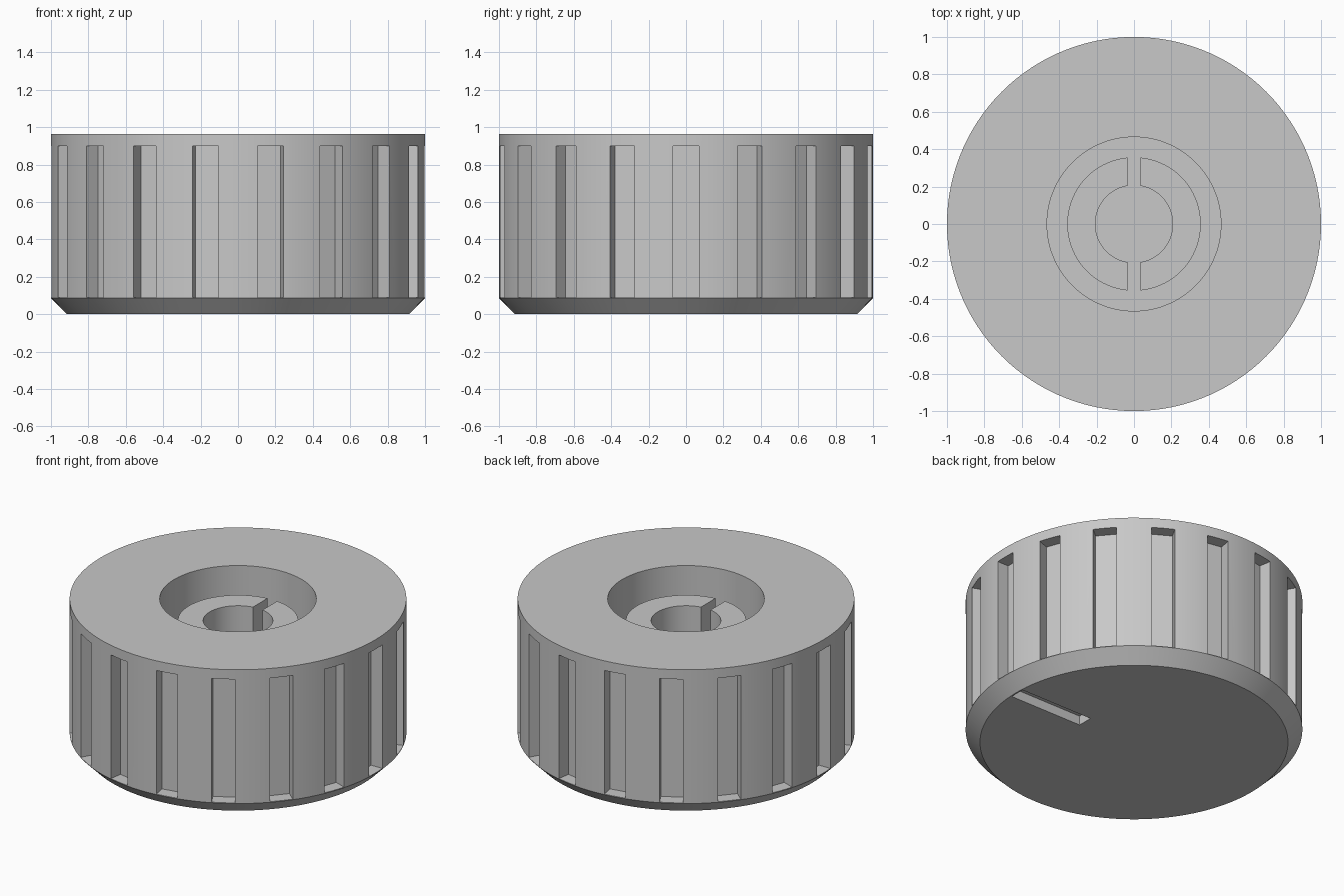
import bpy, bmesh, math
from mathutils import Matrix

cube = bpy.data.objects.get("Cube")
if cube:
    bpy.data.objects.remove(cube, do_unlink=True)

grey = bpy.data.materials.new("light_grey_plastic")
grey.diffuse_color = (0.58, 0.58, 0.58, 1)
grey.use_nodes = True
grey.node_tree.nodes["Principled BSDF"].inputs["Base Color"].default_value = (0.58, 0.58, 0.58, 1)

SEGMENTS = 120
FLOOR = 0.28
HEIGHT = 0.963


def make_object(name, bm):
    bmesh.ops.recalc_face_normals(bm, faces=bm.faces[:])
    mesh = bpy.data.meshes.new(name)
    bm.to_mesh(mesh)
    bm.free()
    mesh.materials.append(grey)
    obj = bpy.data.objects.new(name, mesh)
    bpy.context.collection.objects.link(obj)
    return obj


def lathe(name, profile, closed=False):
    """Revolve an (r, z) profile about the z axis."""
    bm = bmesh.new()
    verts = [bm.verts.new((r, 0, z)) for r, z in profile]
    pairs = list(zip(verts, verts[1:]))
    if closed:
        pairs.append((verts[-1], verts[0]))
    edges = [bm.edges.new(p) for p in pairs]
    bmesh.ops.spin(bm, geom=verts + edges, cent=(0, 0, 0), axis=(0, 0, 1),
                   angle=math.tau, steps=SEGMENTS)
    bmesh.ops.remove_doubles(bm, verts=bm.verts[:], dist=0.0005)
    return make_object(name, bm)


def add_box(bm, low, high, turn=0.0):
    size = [b - a for a, b in zip(low, high)]
    mid = [(a + b) / 2 for a, b in zip(low, high)]
    matrix = (Matrix.Rotation(turn, 4, 'Z') @ Matrix.Translation(mid)
              @ Matrix.Diagonal((*size, 1)))
    bmesh.ops.create_cube(bm, size=1, matrix=matrix)


def cut(target, bm):
    """Subtract the boxes in bm from target, then drop the cutter."""
    cutter = make_object("cutter", bm)
    cutter.hide_render = True
    mod = target.modifiers.new("cut", 'BOOLEAN')
    mod.operation = 'DIFFERENCE'
    mod.solver = 'EXACT'
    mod.object = cutter
    bpy.context.view_layer.objects.active = target
    bpy.ops.object.modifier_apply(modifier=mod.name)
    bpy.data.objects.remove(cutter, do_unlink=True)


# Knob body with chamfered face and a round recess
body = lathe("knob_body", [(0, 0), (0.915, 0), (1, 0.086), (1, HEIGHT),
                           (0.465, HEIGHT), (0.465, FLOOR), (0, FLOOR)])

# Grip slots around the side and the pointer groove underneath
cuts = bmesh.new()
for i in range(18):
    add_box(cuts, (0.917, -0.07, 0.09), (1.1, 0.07, 0.9), i * math.tau / 18)
add_box(cuts, (0.38, -0.05, -0.1), (0.905, 0.05, 0.06))
cut(body, cuts)

# Split shaft socket standing in the recess
socket = lathe("shaft_socket", [(0.207, FLOOR - 0.02), (0.357, FLOOR - 0.02),
                                (0.357, 0.82), (0.207, 0.82)], closed=True)
split = bmesh.new()
add_box(split, (-0.035, -0.5, FLOOR - 0.1), (0.035, 0.5, 1))
cut(socket, split)

# Smooth round walls, sharp edges
for obj in (body, socket):
    bpy.ops.object.select_all(action='DESELECT')
    obj.select_set(True)
    bpy.context.view_layer.objects.active = obj
    bpy.ops.object.shade_smooth_by_angle(angle=math.radians(25))
